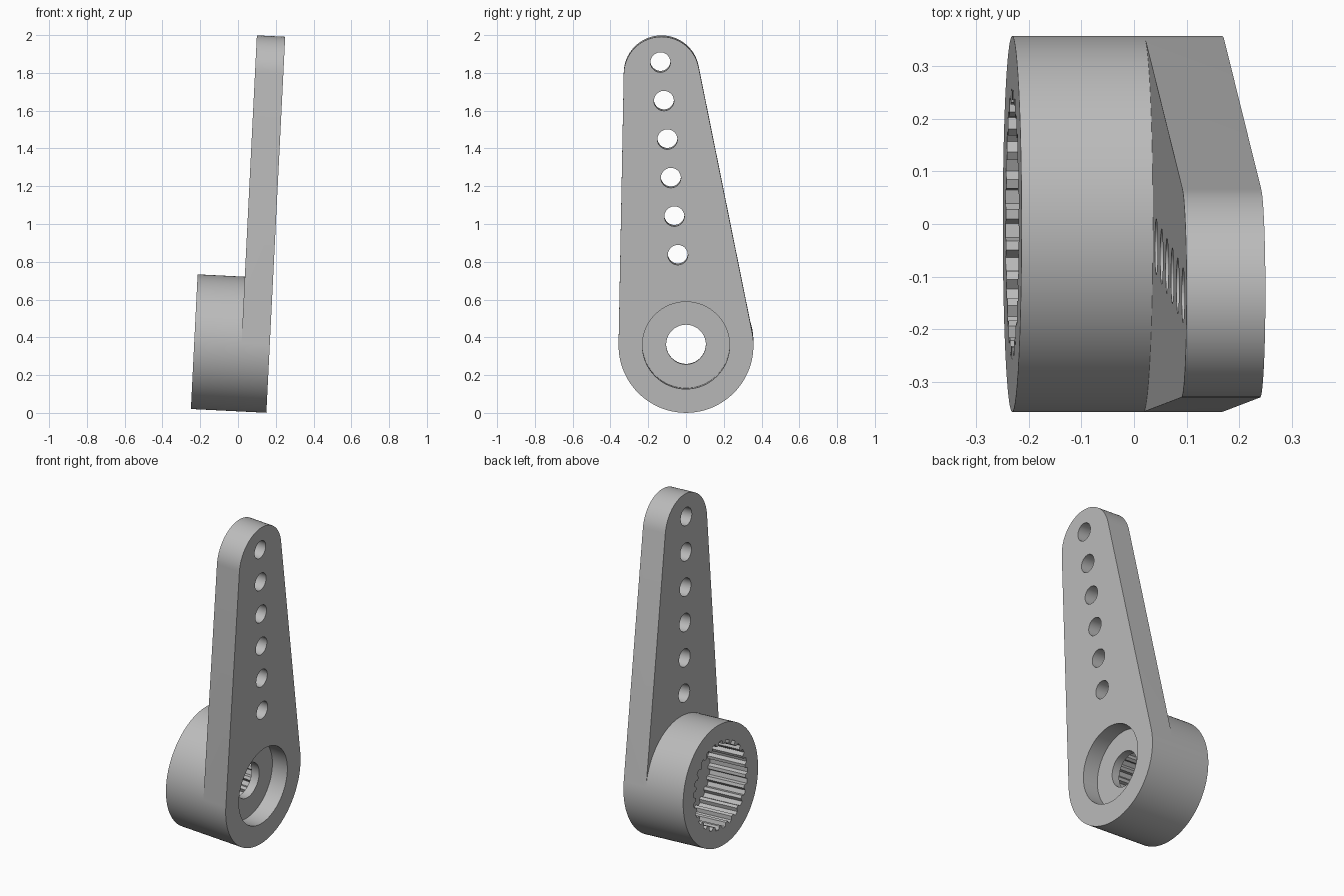
import bpy, bmesh
from math import sin, cos, pi, asin
from mathutils import Matrix

if "Cube" in bpy.data.objects:
    bpy.data.objects.remove(bpy.data.objects["Cube"], do_unlink=True)

HUB_R, TIP_R, ARM_LEN = 0.357, 0.20, 1.442
HUB_X, ARM_X = -0.40, -0.15          # back planes; the outer face is x = 0

mat = bpy.data.materials.new("plain grey")
mat.use_nodes = True
GREY = (0.5, 0.5, 0.5, 1)
mat.diffuse_color = GREY
mat.node_tree.nodes["Principled BSDF"].inputs["Base Color"].default_value = GREY


def arc(radius, start, end, steps, height=0):
    """Points of an arc in the y-z plane."""
    angles = [start + (end - start) * i / steps for i in range(steps + 1)]
    return [(radius * cos(t), height + radius * sin(t)) for t in angles]


def make_object(name, bm):
    bmesh.ops.recalc_face_normals(bm, faces=bm.faces)
    mesh = bpy.data.meshes.new(name)
    bm.to_mesh(mesh)
    bm.free()
    mesh.materials.append(mat)
    ob = bpy.data.objects.new(name, mesh)
    bpy.context.collection.objects.link(ob)
    return ob


def ring(bm, points, x):
    return [bm.verts.new((x, y, z)) for y, z in points]


def wall(bm, a, b):
    for i in range(len(a)):
        bm.faces.new((a[i - 1], a[i], b[i], b[i - 1]))


def prism(name, points, x0, x1):
    bm = bmesh.new()
    a, b = ring(bm, points, x0), ring(bm, points, x1)
    wall(bm, a, b)
    bm.faces.new(a)
    bm.faces.new(b)
    return make_object(name, bm)


def disc(radius, height=0, steps=48):
    return arc(radius, 0, 2 * pi, steps, height)[:-1]


# Round hub with a tapered arm tangent to it
tan = asin((HUB_R - TIP_R) / ARM_LEN)
lower = arc(HUB_R, pi - tan, 2 * pi + tan, 56)
upper = arc(HUB_R, tan, pi - tan, 44)[1:-1]
tip = arc(TIP_R, tan, pi - tan, 32, ARM_LEN)

bm = bmesh.new()
hub_back = ring(bm, lower + upper, HUB_X)
mid_lower, mid_upper, mid_tip = (ring(bm, p, ARM_X) for p in (lower, upper, tip))
front = ring(bm, lower + tip, 0)
bm.faces.new(hub_back)
bm.faces.new(front)
bm.faces.new([mid_lower[-1]] + mid_upper + [mid_lower[0]] + mid_tip[::-1])
wall(bm, hub_back, mid_lower + mid_upper)
wall(bm, mid_lower + mid_tip, front)
horn = make_object("lever_arm_with_hub", bm)

# Toothed socket outline
TEETH = 25
socket = []
for i in range(TEETH):
    for part, radius in ((0, 0.257), (0.4, 0.257), (0.55, 0.236), (0.85, 0.236)):
        t = 2 * pi * (i + part) / TEETH
        socket.append((radius * cos(t), radius * sin(t)))

# Cut the socket, screw recess, bore and the row of linkage holes
cutters = [
    prism("socket_cutter", socket, HUB_X - 0.1, ARM_X),
    prism("recess_cutter", disc(0.231, steps=64), -0.10, 0.1),
    prism("bore_cutter", disc(0.105), -0.20, -0.05),
]
for i in range(6):
    cutters.append(prism("hole_cutter", disc(0.053, 0.482 + 0.205 * i, 32), -0.3, 0.1))

bpy.context.view_layer.objects.active = horn
horn.select_set(True)
for cutter in cutters:
    cutter.hide_render = True
    mod = horn.modifiers.new("cut", "BOOLEAN")
    mod.operation = "DIFFERENCE"
    mod.solver = "EXACT"
    mod.object = cutter
    bpy.ops.object.modifier_apply(modifier=mod.name)
    bpy.data.objects.remove(cutter, do_unlink=True)

bpy.ops.object.shade_smooth_by_angle()

# Lean the finished part into place
horn.matrix_world = (Matrix.Translation((0.168, 0, 0.357))
                     @ Matrix.Rotation(0.05, 4, "Y")
                     @ Matrix.Rotation(0.09, 4, "X"))
